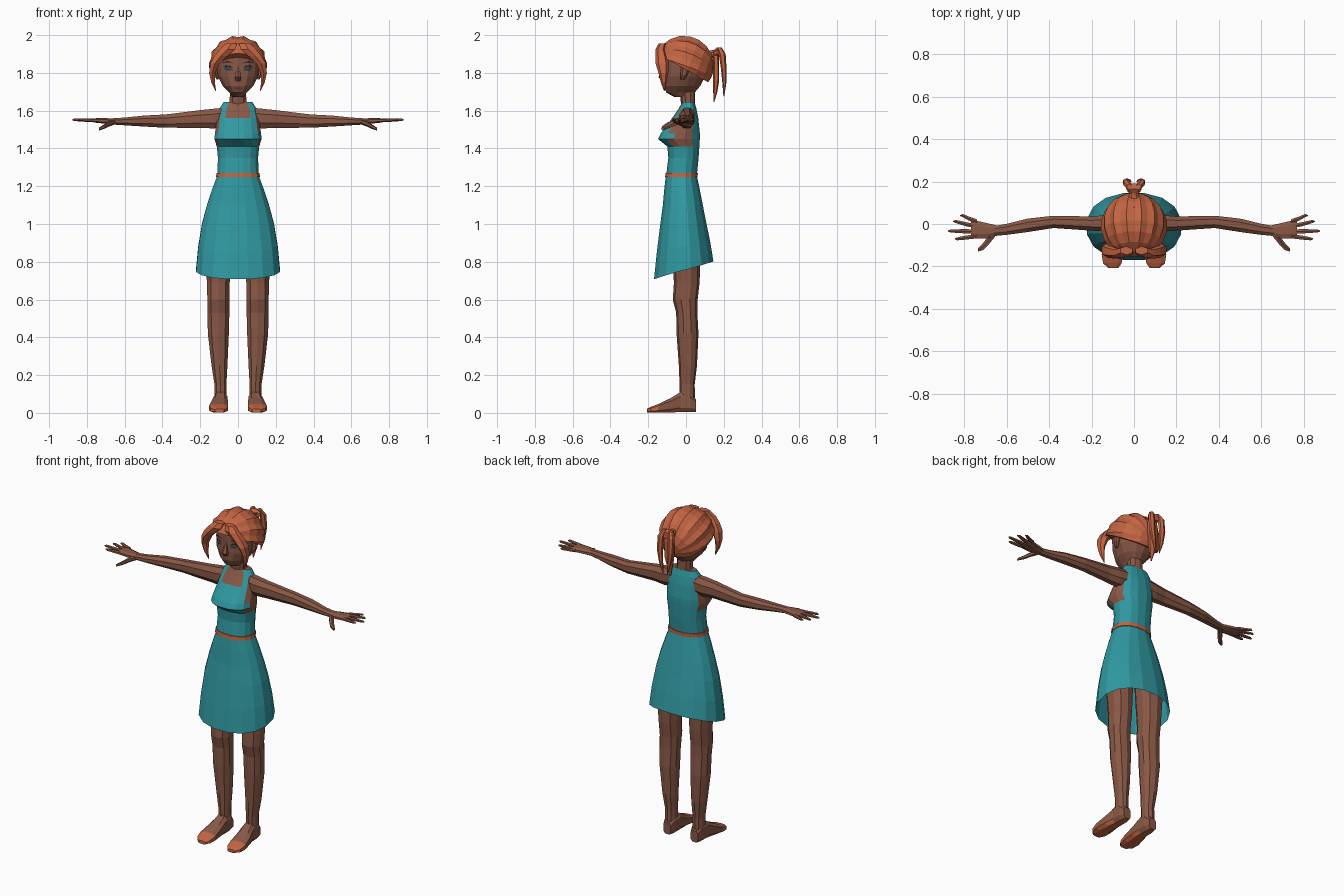
import bpy
import bmesh
from math import sin, cos, pi, copysign, radians
from mathutils import Vector, Matrix
from mathutils.bvhtree import BVHTree

if "Cube" in bpy.data.objects:
    bpy.data.objects.remove(bpy.data.objects["Cube"])


def material(name, colour):
    mat = bpy.data.materials.new(name)
    mat.use_nodes = True
    mat.diffuse_color = (*colour, 1)
    mat.node_tree.nodes["Principled BSDF"].inputs["Base Color"].default_value = (*colour, 1)
    return mat


skin = material("brown_skin", (.25, .098, .06))
teal = material("teal_cloth", (.03, .32, .36))
orange = material("orange_hair", (.55, .13, .055))
dark = material("dark_brow", (.015, .012, .014))
grey = material("dark_eye", (.05, .06, .08))
lip = material("lip_brown", (.16, .05, .035))


def finish(bm, name, mats, rule=None, mirror=False):
    """Turn a bmesh into a flat shaded object, coloured by an optional rule."""
    bmesh.ops.recalc_face_normals(bm, faces=bm.faces)
    if rule:
        for face in bm.faces:
            face.material_index = int(rule(face.calc_center_median(), face.normal))
    mesh = bpy.data.meshes.new(name)
    bm.to_mesh(mesh)
    bm.free()
    for mat in mats:
        mesh.materials.append(mat)
    obj = bpy.data.objects.new(name, mesh)
    bpy.context.scene.collection.objects.link(obj)
    if mirror:
        obj.modifiers.new("Mirror", "MIRROR").use_mirror_merge = False
    return obj


def loft(name, rings, mats, axis="z", n=8, power=.9, tilt=(), caps=True, rule=None, mirror=False):
    """Skin rings of (x, y, z, half width, half depth) stacked along an axis."""
    u, v = {"x": (1, 2), "y": (0, 2), "z": (0, 1)}[axis]
    bm = bmesh.new()
    loops = []
    for k, (x, y, z, a, b) in enumerate(rings):
        loop = []
        for i in range(n):
            t = 2 * pi * (i + .5) / n
            p = Vector((x, y, z))
            p[u] += a * copysign(abs(cos(t)) ** power, cos(t))
            p[v] += b * copysign(abs(sin(t)) ** power, sin(t))
            if tilt:
                p.z += tilt[k] * sin(t)
            loop.append(bm.verts.new(p))
        loops.append(loop)
    for lo, hi in zip(loops, loops[1:]):
        for i in range(n):
            j = (i + 1) % n
            bm.faces.new((lo[i], lo[j], hi[j], hi[i]))
    if caps:
        bm.faces.new(loops[0])
        bm.faces.new(loops[-1])
    return finish(bm, name, mats, rule, mirror)


def body(rows):
    """Convert (z, half width, front y, back y) rows to rings."""
    return [(0, (f + b) / 2, z, w, (b - f) / 2) for z, w, f, b in rows]


# Dress: bodice with bare neckline and armholes, belt, open skirt
def bare(c, normal):
    neckline = c.z > 1.56 and abs(c.x) < .047 and c.y < 0
    armhole = 1.43 < c.z < 1.61 and abs(c.x) > .09 and -.07 < c.y < .035
    return neckline or armhole or normal.z > .9


loft("bodice", body([
    (1.25, .112, -.107, .058), (1.35, .108, -.095, .068), (1.41, .114, -.1, .072),
    (1.45, .127, -.15, .075), (1.48, .124, -.135, .075), (1.56, .112, -.075, .066),
    (1.61, .1, -.04, .056), (1.645, .078, -.02, .046)]),
    [teal, skin], n=16, power=.85, rule=bare)
loft("belt", body([(1.248, .118, -.112, .063), (1.27, .116, -.11, .064)]),
     [orange], n=16, power=.85)
loft("skirt", body([
    (1.25, .114, -.109, .06), (1.19, .137, -.116, .073), (1.1, .167, -.125, .09),
    (1, .194, -.14, .108), (.88, .214, -.157, .13), (.755, .226, -.172, .148)]),
    [teal], n=16, tilt=(0, 0, .005, .015, .03, .048), caps=False)

# Neck and head
loft("neck", [(0, .012, 1.62, .065, .035), (0, .01, 1.65, .046, .038),
              (0, .008, 1.72, .045, .04)], [skin], n=10)
head = loft("head", body([
    (1.672, .03, -.06, .035), (1.695, .046, -.104, .045), (1.73, .082, -.118, .075),
    (1.78, .108, -.12, .1), (1.84, .117, -.118, .12), (1.9, .112, -.118, .12),
    (1.96, .07, -.07, .08)]), [skin], n=14)
loft("nose", [(0, -.113, 1.835, .007, .008), (0, -.122, 1.778, .019, .024),
              (0, -.115, 1.757, .014, .012)], [skin], n=6)
loft("ear", [(.108, -.02, 1.765, .006, .01), (.118, -.01, 1.79, .012, .02),
             (.12, -.005, 1.82, .012, .022), (.112, -.01, 1.84, .006, .012)],
     [skin], n=6, mirror=True)

# Painted face details laid on the head surface
tree = BVHTree.FromPolygons([v.co for v in head.data.vertices],
                            [p.vertices[:] for p in head.data.polygons])


def paint(name, outline, mat, mirror=True):
    bm = bmesh.new()
    mid = tuple(sum(c) / len(outline) for c in zip(*outline))
    verts = []
    for x, z in [mid] + outline:
        hit = tree.ray_cast(Vector((x, -1, z)), Vector((0, 1, 0)))[0]
        verts.append(bm.verts.new(hit + Vector((0, -.005, 0))))
    rim = verts[1:]
    for a, b in zip(rim, rim[1:] + rim[:1]):
        bm.faces.new((verts[0], a, b))
    obj = finish(bm, name, [mat], mirror=mirror)
    if sum((p.normal.y for p in obj.data.polygons)) > 0:
        obj.data.flip_normals()


paint("eye", [(.027, 1.814), (.04, 1.832), (.062, 1.834), (.076, 1.824), (.06, 1.81)], grey)
paint("eyelid", [(.025, 1.826), (.042, 1.839), (.064, 1.841), (.08, 1.83), (.062, 1.834), (.042, 1.832)], dark)
paint("eyebrow", [(.02, 1.85), (.055, 1.864), (.085, 1.853), (.055, 1.856)], dark)
paint("mouth", [(-.028, 1.719), (0, 1.724), (.028, 1.719), (0, 1.711)], lip, False)

# Hair cap: ridged locks running from the parting to the ponytail, cut at the hairline
bm = bmesh.new()
locks, steps = 14, 9
turn = Matrix.Rotation(radians(-20), 3, "X")
grid = []
for i in range(locks * 2):
    a = pi * i / locks
    ridge = 1 if i % 2 else .94
    row = []
    for k in range(steps + 1):
        t = .06 + (pi - .12) * k / steps
        p = Vector((.157 * ridge * sin(t) * sin(a), -.158 * cos(t), .16 * ridge * sin(t) * cos(a)))
        row.append(bm.verts.new(turn @ p + Vector((0, -.01, 1.84))))
    grid.append(row)
for i, row in enumerate(grid):
    other = grid[(i + 1) % len(grid)]
    for k in range(steps):
        bm.faces.new((row[k], row[k + 1], other[k + 1], other[k]))
for end in (0, steps):
    bm.faces.new([row[end] for row in grid])
cut = bmesh.ops.bisect_plane(bm, geom=bm.verts[:] + bm.edges[:] + bm.faces[:],
                             plane_co=(0, 0, 1.816), plane_no=(0, .56, 1), clear_inner=True)
rim = [e for e in cut["geom_cut"] if isinstance(e, bmesh.types.BMEdge)]
bmesh.ops.edgeloop_fill(bm, edges=rim)
finish(bm, "hair_cap", [orange])

# Fringe, side locks and ponytail
loft("fringe", [(.035, -.125, 1.955, .033, .02), (.055, -.135, 1.925, .046, .026),
                (.09, -.13, 1.89, .04, .032), (.122, -.125, 1.85, .028, .036),
                (.137, -.12, 1.8, .018, .026), (.132, -.118, 1.75, .011, .015),
                (.118, -.115, 1.705, .002, .002)], [orange], n=6, mirror=True)
loft("ponytail_base", [(0, .11, 1.89, .03, .03), (0, .145, 1.9, .022, .022),
                       (0, .165, 1.91, .04, .025), (0, .19, 1.905, .035, .02)],
     [orange], axis="y")
loft("ponytail_outer_lock", [(.022, .175, 1.935, .012, .014), (.034, .192, 1.9, .018, .018),
                             (.036, .2, 1.82, .018, .015), (.026, .203, 1.74, .012, .01),
                             (.014, .2, 1.675, .002, .002)], [orange], n=6, mirror=True)
loft("ponytail_inner_lock", [(0, .155, 1.92, .025, .016), (0, .16, 1.86, .034, .016),
                             (0, .16, 1.76, .03, .016), (0, .155, 1.7, .018, .011),
                             (0, .148, 1.645, .003, .002)], [orange], n=6)

# Arms and hands
loft("arm", [(.07, .008, 1.565, .04, .055), (.13, .004, 1.558, .042, .056),
             (.2, .002, 1.556, .036, .05), (.38, .01, 1.545, .031, .038),
             (.5, -.006, 1.545, .034, .031), (.6, -.025, 1.543, .028, .022),
             (.66, -.033, 1.543, .025, .018)], [skin], axis="x", mirror=True)
loft("palm", [(.64, -.031, 1.543, .024, .017), (.69, -.032, 1.545, .038, .016),
              (.75, -.026, 1.548, .046, .013), (.77, -.024, 1.548, .043, .009)],
     [skin], axis="x", mirror=True)
fingers = {"little": (.012, .82, .04), "ring": (-.012, .853, .012),
           "middle": (-.035, .877, -.033), "index": (-.058, .845, -.07)}
for name, (root, tip, side) in fingers.items():
    loft(name + "_finger", [(.74, root, 1.548, .011, .01),
                            ((.74 + tip) / 2, (root + side) / 2, 1.55, .011, .009),
                            (tip - .012, side, 1.552, .008, .007),
                            (tip, side, 1.552, .003, .003)],
         [skin], axis="x", n=6, mirror=True)
loft("thumb", [(.655, -.045, 1.54, .016, .014), (.685, -.075, 1.53, .024, .015),
               (.71, -.105, 1.515, .02, .012), (.735, -.122, 1.503, .009, .008)],
     [skin], axis="x", n=6, mirror=True)

# Legs and feet
loft("leg", [(.093, .008, .05, .034, .04), (.093, .006, .15, .033, .04),
             (.098, .01, .25, .044, .048), (.104, .008, .42, .058, .058),
             (.104, .004, .53, .061, .056), (.104, -.004, .6, .061, .066),
             (.104, .004, .69, .063, .068), (.108, 0, .95, .08, .08)],
     [skin], n=10, mirror=True)
loft("foot", [(.092, .052, .04, .026, .036), (.092, .02, .056, .037, .055),
              (.092, -.03, .057, .038, .056), (.097, -.08, .041, .046, .04),
              (.102, -.145, .025, .053, .024), (.102, -.185, .017, .046, .016),
              (.098, -.207, .012, .026, .01)],
     [skin, orange], axis="y", power=.65, mirror=True,
     rule=lambda c, normal: c.y < -.14 or normal.z < -.6)
